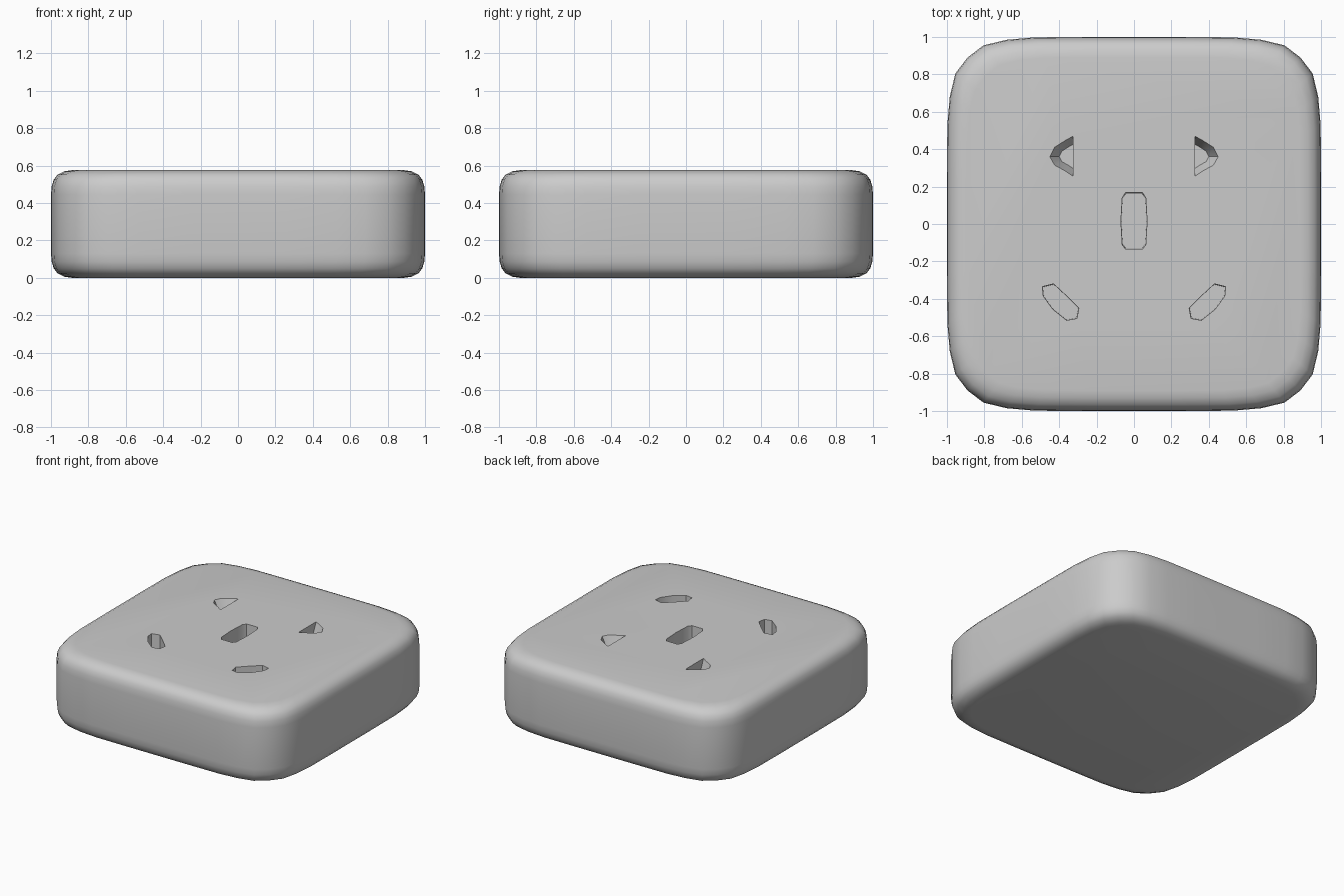
import bpy, bmesh, math

if "Cube" in bpy.data.objects:
    bpy.data.objects.remove(bpy.data.objects["Cube"])

H = 0.575


def loft(bm, rings):
    """Skin a closed solid through rings of (x, y, z) points (counter-clockwise, rising)."""
    vs = [[bm.verts.new(p) for p in r] for r in rings]
    n = len(vs[0])
    for a, b in zip(vs, vs[1:]):
        for i in range(n):
            j = (i + 1) % n
            bm.faces.new((a[i], a[j], b[j], b[i]))
    bm.faces.new(vs[0][::-1])
    bm.faces.new(vs[-1])


def finish(bm, name):
    bmesh.ops.recalc_face_normals(bm, faces=bm.faces)
    me = bpy.data.meshes.new(name)
    bm.to_mesh(me)
    bm.free()
    ob = bpy.data.objects.new(name, me)
    bpy.context.collection.objects.link(ob)
    return ob


# Body: soft rounded square lofted through a rounded edge profile
corner = [(1, -0.25), (1, 0.25), (0.998, 0.53), (0.985, 0.68), (0.955, 0.805), (0.89, 0.89),
          (0.805, 0.955), (0.68, 0.985), (0.53, 0.998)]
outline = []
for k in range(4):
    c, s = round(math.cos(k * math.pi / 2)), round(math.sin(k * math.pi / 2))
    outline += [(x * c - y * s, x * s + y * c) for x, y in corner]

edge = [(0.11, 0), (0.07, 0.006), (0.035, 0.024), (0.015, 0.05), (0.004, 0.085), (0, 0.13)]
profile = edge + [(d, H - z) for d, z in reversed(edge)]
bm = bmesh.new()
loft(bm, [[(x * (1 - d), y * (1 - d), z) for x, y in outline] for d, z in profile])
body = finish(bm, "socket_body")

# Pin holes: (outline, depth, floor scale, floor centre)
centre_slot = [(-0.045, -0.135), (0.045, -0.135), (0.063, -0.11), (0.07, 0.015), (0.063, 0.14),
               (0.045, 0.168), (-0.045, 0.168), (-0.063, 0.14), (-0.07, 0.015), (-0.063, -0.11)]
slanted = [(0.295, -0.45), (0.36, -0.385), (0.43, -0.32), (0.49, -0.335), (0.485, -0.385),
           (0.435, -0.455), (0.36, -0.515), (0.305, -0.505)]
wedge = [(0.325, 0.255), (0.37, 0.285), (0.425, 0.315), (0.45, 0.36), (0.425, 0.41),
         (0.37, 0.445), (0.325, 0.47)]


def hole(bm, pts, depth, shrink, mid, side=1):
    ring = lambda k, z: [(side * (mid[0] + (x - mid[0]) * k), mid[1] + (y - mid[1]) * k, z)
                         for x, y in pts]
    loft(bm, [ring(shrink, H - depth), ring(1, H), ring(1, H + 0.1)])


bm = bmesh.new()
hole(bm, centre_slot, 0.2, 0.97, (0, 0.015))
for side in (-1, 1):
    hole(bm, slanted, 0.2, 0.97, (0.39, -0.42), side)
    hole(bm, wedge, 0.1, 0.6, (0.325, 0.36), side)
cutter = finish(bm, "hole_cutter")
cutter.hide_render = True

mod = body.modifiers.new("pin_holes", 'BOOLEAN')
mod.operation = 'DIFFERENCE'
mod.solver = 'EXACT'
mod.object = cutter
bpy.context.view_layer.objects.active = body
body.select_set(True)
bpy.ops.object.modifier_apply(modifier=mod.name)
bpy.data.objects.remove(cutter)
bpy.ops.object.shade_smooth_by_angle(angle=math.radians(35))
